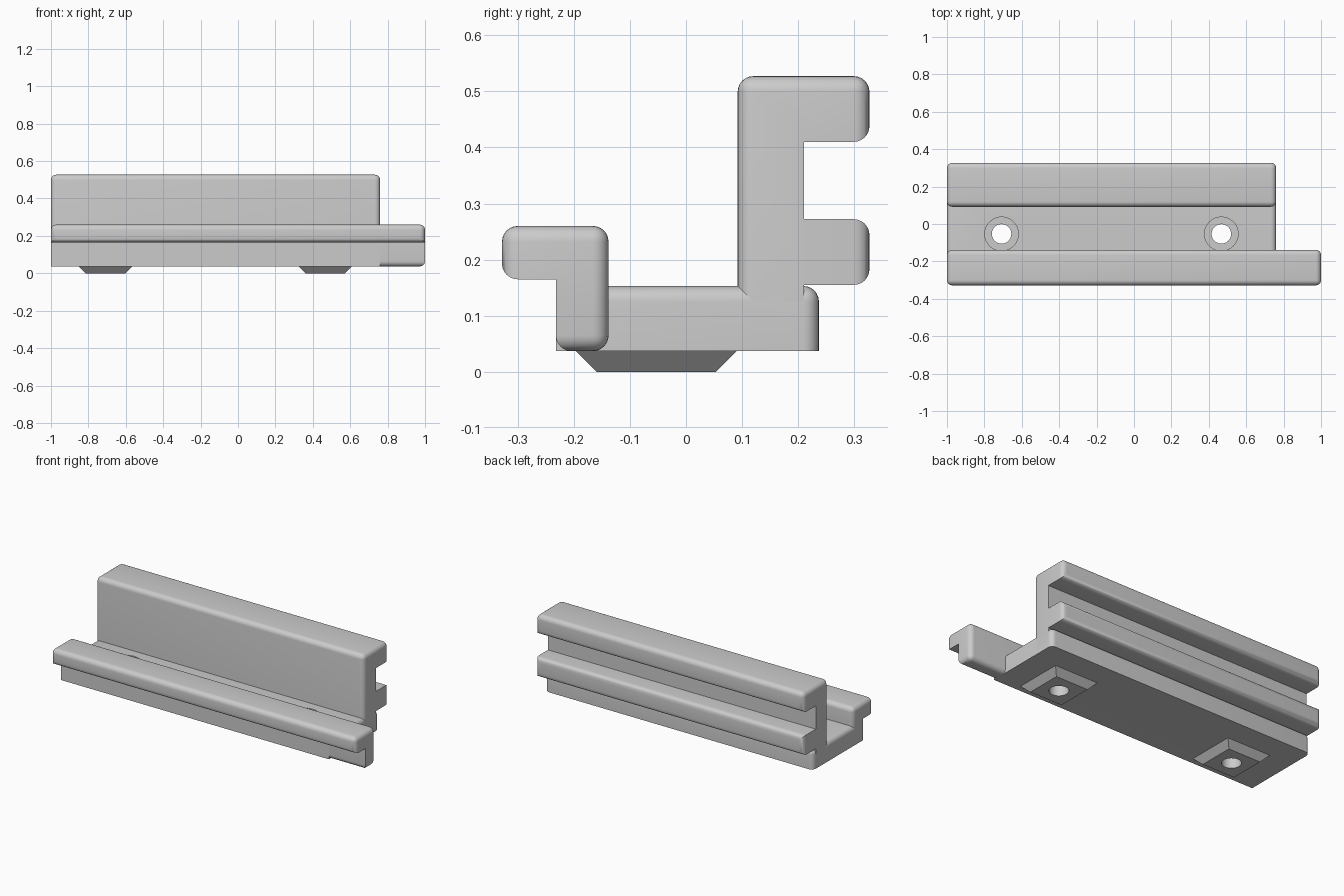
import bpy, bmesh
from mathutils import Vector

cube = bpy.data.objects.get("Cube")
if cube:
    bpy.data.objects.remove(cube, do_unlink=True)

mat = bpy.data.materials.new("light grey")
mat.use_nodes = True
GREY = (0.6, 0.6, 0.6, 1)
mat.diffuse_color = GREY
mat.node_tree.nodes["Principled BSDF"].inputs["Base Color"].default_value = GREY

R = 0.028                      # rounding radius
LEFT, SHORT, LONG = -1.0, 0.76, 1.0
FLOOR, BASE_TOP = 0.037, 0.153


def finish(name, bm):
    bmesh.ops.recalc_face_normals(bm, faces=bm.faces)
    mesh = bpy.data.meshes.new(name)
    bm.to_mesh(mesh)
    bm.free()
    obj = bpy.data.objects.new(name, mesh)
    bpy.context.collection.objects.link(obj)
    mesh.materials.append(mat)
    return obj


def smooth(obj):
    bpy.ops.object.select_all(action='DESELECT')
    obj.select_set(True)
    bpy.context.view_layer.objects.active = obj
    bpy.ops.object.shade_smooth_by_angle(angle=0.6)


def extrusion(name, profile, x0, x1, round_edge):
    """Extrude a (y, z) profile along x; round edges whose midpoint passes the rule."""
    bm = bmesh.new()
    face = bm.faces.new([bm.verts.new((x0, y, z)) for y, z in profile])
    new = bmesh.ops.extrude_face_region(bm, geom=[face])["geom"]
    bmesh.ops.translate(bm, vec=(x1 - x0, 0, 0),
                        verts=[v for v in new if isinstance(v, bmesh.types.BMVert)])
    bmesh.ops.recalc_face_normals(bm, faces=bm.faces)
    chosen = []
    for e in bm.edges:
        mid = (e.verts[0].co + e.verts[1].co) / 2
        if e.is_convex and round_edge(mid.y, mid.z):
            chosen.append(e)
    bmesh.ops.bevel(bm, geom=chosen, offset=R, offset_type='OFFSET', segments=6,
                    profile=0.5, affect='EDGES', clamp_overlap=True)
    return finish(name, bm)


def near(a, b):
    return abs(a - b) < 0.001


# Base plate
base = extrusion("base_plate",
                 [(-0.232, FLOOR), (0.237, FLOOR), (0.237, BASE_TOP), (-0.232, BASE_TOP)],
                 LEFT, SHORT,
                 lambda y, z: (near(z, BASE_TOP) and y > -0.2) or (near(y, 0.237) and z > FLOOR + 0.01))

# Upright wall with two rear rails
wall = extrusion("rear_wall",
                 [(0.092, 0.06), (0.21, 0.06), (0.21, 0.155), (0.327, 0.155), (0.327, 0.272),
                  (0.21, 0.272), (0.21, 0.41), (0.327, 0.41), (0.327, 0.527), (0.092, 0.527)],
                 LEFT, SHORT,
                 lambda y, z: near(y, 0.092) and z > 0.1 or near(y, 0.327) or near(z, 0.527))

# Front rail, longer than the base
rail = extrusion("front_rail",
                 [(-0.232, FLOOR), (-0.138, FLOOR), (-0.138, 0.26), (-0.328, 0.26),
                  (-0.328, 0.165), (-0.232, 0.165)],
                 LEFT, LONG,
                 lambda y, z: near(y, -0.328) or near(y, -0.138) or near(z, 0.26) or near(z, FLOOR))


def cylinder(name, radius, x, y, z0, z1):
    bm = bmesh.new()
    bmesh.ops.create_cone(bm, cap_ends=True, segments=48, radius1=radius, radius2=radius,
                          depth=z1 - z0)
    bmesh.ops.translate(bm, vec=(x, y, (z0 + z1) / 2), verts=bm.verts)
    obj = finish(name, bm)
    obj.hide_render = True
    return obj


def cut(target, cutter):
    mod = target.modifiers.new("cut", 'BOOLEAN')
    mod.operation, mod.solver, mod.object = 'DIFFERENCE', 'EXACT', cutter
    bpy.ops.object.select_all(action='DESELECT')
    bpy.context.view_layer.objects.active = target
    target.select_set(True)
    bpy.ops.object.modifier_apply(modifier=mod.name)


# Tapered feet, with screw holes and counterbores through the base
HOLE_Y = -0.053
for side, x in (("right", -0.708), ("left", 0.467)):
    bm = bmesh.new()
    bmesh.ops.create_cube(bm, size=1)
    for v in bm.verts:
        half = 0.143 if v.co.z > 0 else 0.106
        v.co = Vector((x + half * 2 * v.co.x, HOLE_Y + half * 2 * v.co.y, FLOOR if v.co.z > 0 else 0))
    foot = finish(side + "_foot", bm)
    hole = cylinder("hole_cutter", 0.052, x, HOLE_Y, -0.1, 0.3)
    bore = cylinder("bore_cutter", 0.09, x, HOLE_Y, 0.095, 0.3)
    cut(foot, hole)
    cut(base, hole)
    cut(base, bore)
    for helper in (hole, bore):
        bpy.data.objects.remove(helper, do_unlink=True)
    smooth(foot)

for obj in (base, wall, rail):
    smooth(obj)
